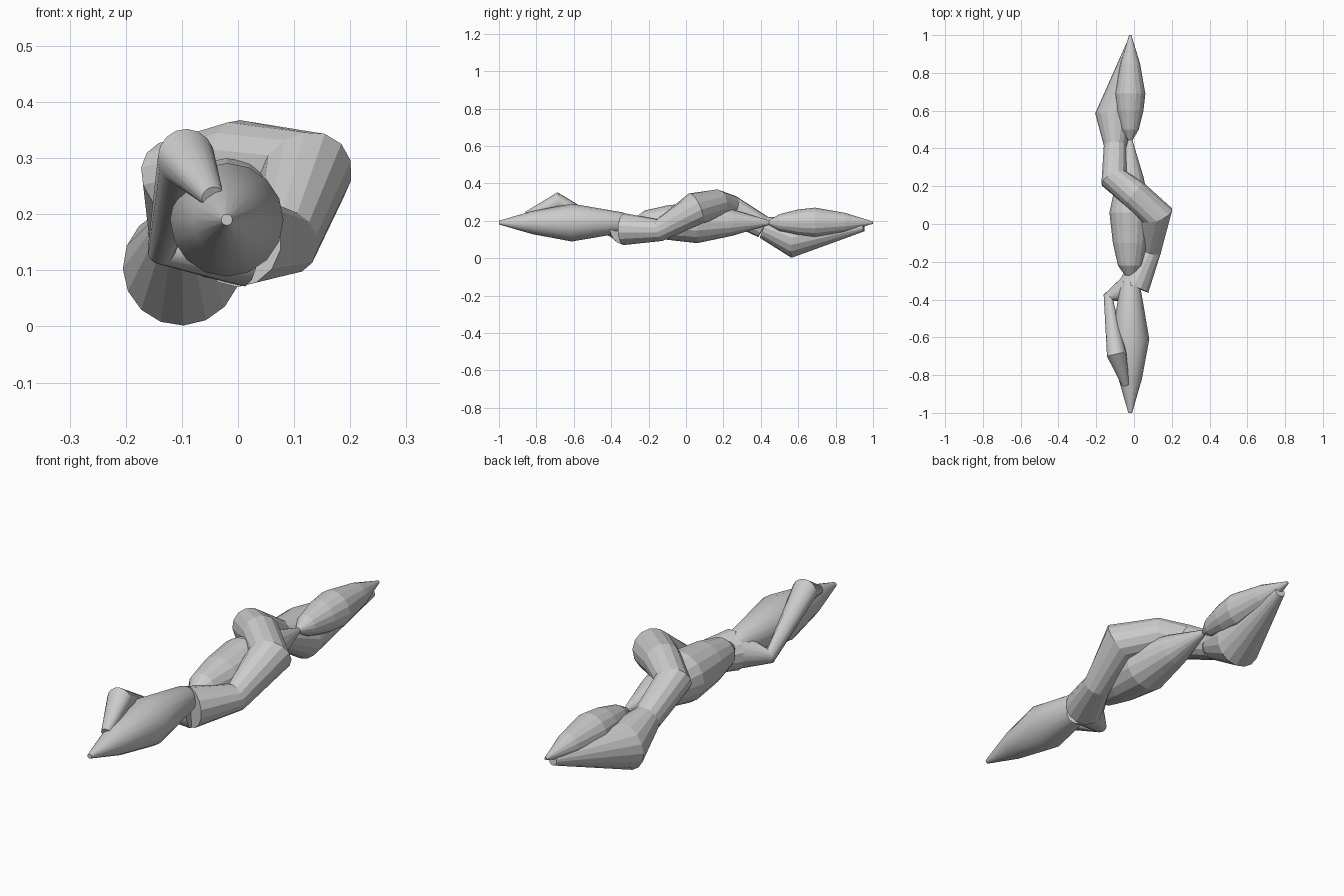
import bpy, bmesh, math
from mathutils import Vector

cube = bpy.data.objects.get("Cube")
if cube:
    bpy.data.objects.remove(cube, do_unlink=True)

grey = bpy.data.materials.new("plain_grey")
grey.use_nodes = True
grey.diffuse_color = (0.6, 0.6, 0.6, 1)
grey.node_tree.nodes["Principled BSDF"].inputs["Base Color"].default_value = (0.6, 0.6, 0.6, 1)


def sweep(name, path, sides=16, smooth=False):
    """Skin rings of the given radius (x, y, z, r) along a path and cap both ends."""
    points = [Vector(p[:3]) for p in path]
    last = len(points) - 1
    bm = bmesh.new()
    rings = []
    up = Vector((0, 0, 1))
    for i, p in enumerate(points):
        into = (p - points[i - 1]).normalized() if i else Vector()
        out = (points[i + 1] - p).normalized() if i < last else Vector()
        axis = (into + out).normalized()
        # carry the up direction along so the rings do not twist
        up = (up - axis * up.dot(axis)).normalized()
        side = axis.cross(up)
        ring = []
        for k in range(sides):
            a = math.tau * k / sides
            ring.append(bm.verts.new(p + path[i][3] * (up * math.cos(a) + side * math.sin(a))))
        rings.append(ring)
    for a, b in zip(rings, rings[1:]):
        for k in range(sides):
            n = (k + 1) % sides
            bm.faces.new((a[k], a[n], b[n], b[k]))
    bm.faces.new(rings[0])
    bm.faces.new(rings[-1])
    bmesh.ops.recalc_face_normals(bm, faces=bm.faces)
    mesh = bpy.data.meshes.new(name)
    bm.to_mesh(mesh)
    bm.free()
    mesh.materials.append(grey)
    obj = bpy.data.objects.new(name, mesh)
    bpy.context.collection.objects.link(obj)
    if smooth:
        bpy.ops.object.select_all(action="DESELECT")
        obj.select_set(True)
        bpy.context.view_layer.objects.active = obj
        bpy.ops.object.shade_smooth_by_angle(angle=math.radians(30))
    return obj


def spindle(name, profile, smooth=False):
    """Straight tapered body along y, from (y, radius) pairs."""
    return sweep(name, [(-0.02, y, 0.19, r) for y, r in profile], smooth=smooth)


# Three tapered bodies in a row
spindle("front_spindle", [(-1, 0.01), (-0.82, 0.062), (-0.61, 0.101),
                          (-0.34, 0.055), (-0.265, 0.022)], smooth=True)
spindle("middle_spindle", [(-0.275, 0.025), (-0.22, 0.065), (-0.1, 0.092),
                           (0.06, 0.11), (0.25, 0.07), (0.45, 0.01)])
spindle("back_spindle", [(0.44, 0.01), (0.5, 0.045), (0.6, 0.07), (0.69, 0.08),
                         (0.85, 0.052), (1, 0.006)])

# Coiling strand: thin front arm, thick middle loop, flared tail
ring_joint = (0, -0.33, 0.155, 0.085)
tail_joint = (-0.1, 0.415, 0.165, 0.06)
sweep("front_strand", [(-0.045, -0.85, 0.23, 0.02), (-0.092, -0.69, 0.3, 0.052),
                       (-0.135, -0.39, 0.14, 0.03), ring_joint], smooth=True)
sweep("middle_strand", [ring_joint, (0.085, -0.14, 0.15, 0.06), (0.12, 0.05, 0.265, 0.088),
                        (0, 0.16, 0.29, 0.078), (-0.105, 0.24, 0.262, 0.075), tail_joint], sides=14)
sweep("tail_strand", [tail_joint, (-0.1, 0.575, 0.107, 0.106), (-0.02, 0.95, 0.165, 0.022)])
